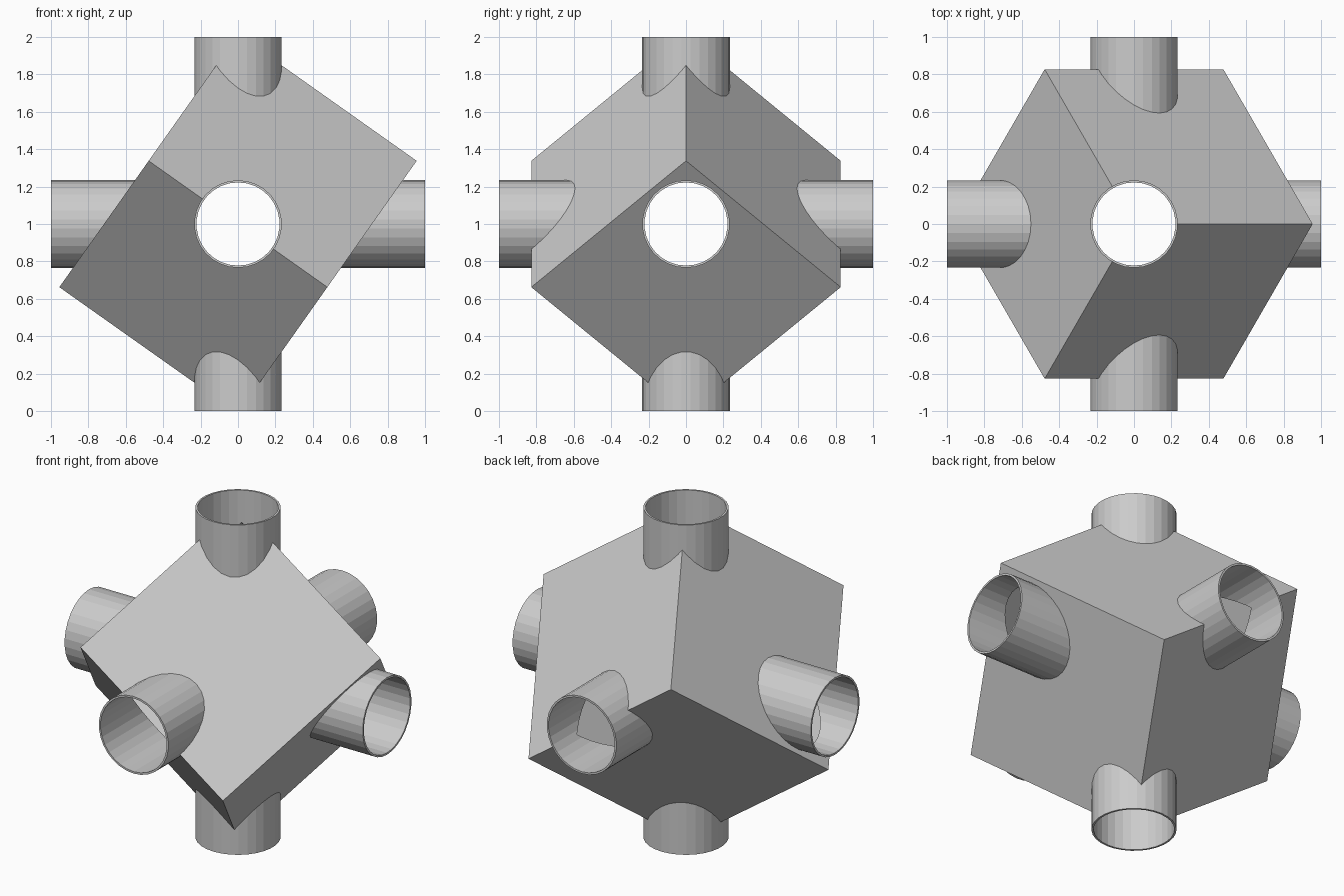
import bpy, bmesh, math
from mathutils import Matrix, Vector

if "Cube" in bpy.data.objects:
    bpy.data.objects.remove(bpy.data.objects["Cube"])

EDGE, RADIUS, WALL = 1.17, 0.234, 0.95   # cube edge, pipe radius, inner scale
CENTRE = Vector((0, 0, 1))

# Cube axes: one body diagonal stands vertical
def axis(deg):
    a = math.radians(deg)
    return Vector((math.cos(a) * math.sqrt(2 / 3), math.sin(a) * math.sqrt(2 / 3), math.sqrt(1 / 3)))

TILT = Matrix((axis(180), axis(300), axis(60))).transposed().to_4x4()
if TILT.determinant() < 0:
    TILT = Matrix((axis(180), axis(60), axis(300))).transposed().to_4x4()


def finish(name, bm):
    bmesh.ops.recalc_face_normals(bm, faces=bm.faces[:])
    me = bpy.data.meshes.new(name)
    bm.to_mesh(me)
    bm.free()
    ob = bpy.data.objects.new(name, me)
    bpy.context.collection.objects.link(ob)
    return ob


def tilted_cube(name, size):
    bm = bmesh.new()
    bmesh.ops.create_cube(bm, size=size, matrix=Matrix.Translation(CENTRE) @ TILT)
    return finish(name, bm)


# Six stubs pointing along the main axes
def stubs(name, radius, start, end):
    bm = bmesh.new()
    for d in ((1, 0, 0), (-1, 0, 0), (0, 1, 0), (0, -1, 0), (0, 0, 1), (0, 0, -1)):
        v = Vector(d)
        rot = v.to_track_quat('Z', 'Y').to_matrix().to_4x4()
        m = Matrix.Translation(CENTRE + v * (start + end) / 2) @ rot
        bmesh.ops.create_cone(bm, cap_ends=True, segments=30, radius1=radius,
                              radius2=radius, depth=end - start, matrix=m)
    return finish(name, bm)


def combine(target, other, op):
    mod = target.modifiers.new(op.lower(), 'BOOLEAN')
    mod.operation, mod.solver, mod.object = op, 'EXACT', other
    bpy.context.view_layer.objects.active = target
    bpy.ops.object.modifier_apply(modifier=mod.name)
    bpy.data.objects.remove(other)


# Outer cube with pipes, then hollowed by the inner cube and the bores
body = tilted_cube("pipe_junction_cube", EDGE)
combine(body, stubs("pipes", RADIUS, 0.3, 1.0), 'UNION')
combine(body, tilted_cube("cavity", EDGE * WALL), 'DIFFERENCE')
combine(body, stubs("bores", RADIUS * WALL, 0.35, 1.2), 'DIFFERENCE')
